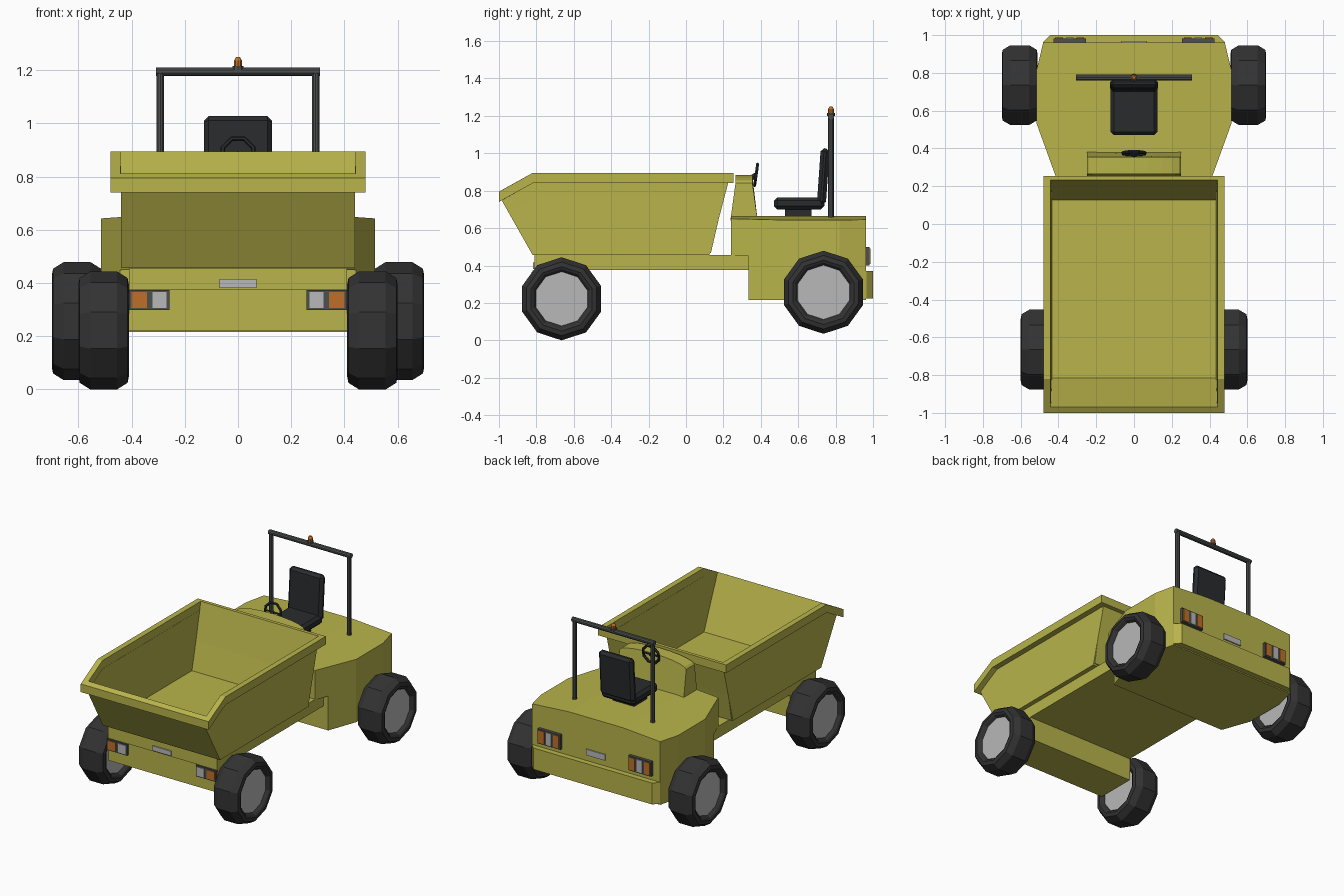
import bpy, bmesh, math
from mathutils import Vector, Matrix

cube = bpy.data.objects.get("Cube")
if cube:
    bpy.data.objects.remove(cube)


def material(name, *rgb):
    m = bpy.data.materials.new(name)
    m.use_nodes = True
    m.diffuse_color = (*rgb, 1)
    m.node_tree.nodes["Principled BSDF"].inputs["Base Color"].default_value = (*rgb, 1)
    return m


YELLOW = material("yellow paint", .48, .455, .07)
RUBBER = material("tyre rubber", .033, .033, .033)
SILVER = material("silver grey", .48, .48, .48)
BLACK = material("seat black", .022, .024, .026)
STEEL = material("dark steel", .075, .08, .08)
ORANGE = material("orange lens", .52, .16, .02)


def finish(name, bm, mat):
    bmesh.ops.recalc_face_normals(bm, faces=bm.faces)
    mesh = bpy.data.meshes.new(name)
    bm.to_mesh(mesh)
    bm.free()
    mesh.materials.append(mat)
    ob = bpy.data.objects.new(name, mesh)
    bpy.context.collection.objects.link(ob)
    return ob


def loft(name, rings, mat, closed=False):
    """Skin matching loops of points; cap the ends or join last to first."""
    bm = bmesh.new()
    loops = [[bm.verts.new(p) for p in ring] for ring in rings]
    n = len(loops[0])
    pairs = list(zip(loops, loops[1:]))
    if closed:
        pairs.append((loops[-1], loops[0]))
    else:
        bm.faces.new(loops[0])
        bm.faces.new(loops[-1])
    for a, b in pairs:
        for i in range(n):
            j = (i + 1) % n
            bm.faces.new((a[i], a[j], b[j], b[i]))
    return finish(name, bm, mat)


def box(name, x, y, z, mat, bevel=0, tilt=0):
    """Box from (min, max) spans on each axis."""
    spans = (x, y, z)
    size = [b - a for a, b in spans]
    mid = Vector([(a + b) / 2 for a, b in spans])
    bm = bmesh.new()
    bmesh.ops.create_cube(bm, size=1)
    bmesh.ops.scale(bm, vec=size, verts=bm.verts)
    bmesh.ops.rotate(bm, matrix=Matrix.Rotation(tilt, 3, 'X'), verts=bm.verts)
    bmesh.ops.translate(bm, vec=mid, verts=bm.verts)
    if bevel:
        bmesh.ops.bevel(bm, geom=bm.edges[:], offset=bevel, segments=1, affect='EDGES')
    return finish(name, bm, mat)


def rod(name, start, end, r1, mat, sides=10, r2=None):
    a, b = Vector(start), Vector(end)
    bm = bmesh.new()
    bmesh.ops.create_cone(bm, cap_ends=True, segments=sides, radius1=r1,
                          radius2=r1 if r2 is None else r2, depth=(b - a).length)
    turn = (b - a).to_track_quat('Z', 'Y').to_matrix().to_4x4()
    bmesh.ops.transform(bm, matrix=Matrix.Translation((a + b) / 2) @ turn, verts=bm.verts)
    return finish(name, bm, mat)


def circle(x, y, z, r, n=10):
    return [(x, y + r * math.sin(math.tau * i / n), z + r * math.cos(math.tau * i / n))
            for i in range(n)]


# Wheels: ten-sided tyres with recessed plain hubs
TYRE = [(.07, .145), (.088, .158), (.095, .172), (.09, .197), (.05, .222)]
tyre_profile = TYRE + [(-x, r) for x, r in reversed(TYRE)]
for end, cx, cy, cz in (("front", .505, -.665, .222), ("rear", .605, .735, .257)):
    for side, s in (("left", 1), ("right", -1)):
        loft(f"{end}_{side}_tyre",
             [circle(s * cx + x, cy, cz, r) for x, r in tyre_profile], RUBBER, True)
        loft(f"{end}_{side}_hub",
             [circle(s * cx + x, cy, cz, .147) for x in (-.07, .07)], SILVER)


# Skip: outer wall, flange, then inner wall down to the floor
def skip_ring(x, front, knee, back):
    half = [front, knee, back]
    return [(x, y, z) for y, z in half] + [(-x, y, z) for y, z in reversed(half)]


loft("skip", [
    skip_ring(.44, (-.82, .456), (-.7, .456), (.125, .456)),
    skip_ring(.44, (-.985, .748), (-.82, .84), (.225, .84)),
    skip_ring(.48, (-1, .74), (-.82, .84), (.255, .84)),
    skip_ring(.48, (-1, .795), (-.82, .895), (.255, .895)),
    skip_ring(.442, (-.97, .812), (-.82, .895), (.232, .895)),
    skip_ring(.435, (-.815, .466), (-.7, .466), (.133, .466)),
], YELLOW)

# Chassis deck and front axle box
box("chassis_deck", (-.41, .41), (-.81, .35), (.375, .455), YELLOW)
box("front_axle_box", (-.41, .41), (-.803, -.53), (.22, .38), YELLOW)


# Rear body: lofted along y with a slightly crowned bonnet
def body_section(y, w, low, top):
    xs = (-w, -.36, -.2, .2, .36, w)
    return [(-w, y, low)] + [(x, y, top(abs(x))) for x in xs] + [(w, y, low)]


def crown(x):
    return .665 - .022 * min(1, max(0, (x - .2) / .315))


OUTLINE = [(.53, .515), (.82, .515), (.962, .48)]
loft("rear_body_upper",
     [body_section(y, w, .45, crown) for y, w in [(.24, .41)] + OUTLINE], YELLOW)
loft("rear_body_lower",
     [body_section(y, w, .217, lambda x: .45) for y, w in [(.333, .443)] + OUTLINE], YELLOW)
loft("rear_bumper",
     [body_section(y, w, .225, lambda x: .37) for y, w in [(.95, .483), (.965, .48), (1, .445)]],
     YELLOW)

# Dashboard: arched top, leaning faces
arch = [(.25 * math.cos(math.pi * i / 10), .842 + .043 * math.sin(math.pi * i / 10))
        for i in range(11)]


def dash_section(base_y, top_y):
    return [(.25, base_y, .64)] + [(x, top_y, z) for x, z in arch] + [(-.25, base_y, .64)]


loft("dashboard", [dash_section(.237, .265), dash_section(.383, .355)], YELLOW)

# Steering wheel: octagonal ring, column and spokes
centre = Vector((0, .375, .885))
tilt = Matrix.Rotation(math.radians(-8), 3, 'X')
rings = []
for i in range(8):
    a = math.tau * (i + .5) / 8
    out = Vector((math.cos(a), 0, math.sin(a)))
    rings.append([centre + tilt @ (out * (.062 + .009 * math.cos(t)) + Vector((0, .009 * math.sin(t), 0)))
                  for t in [math.tau * k / 6 for k in range(6)]])
loft("steering_wheel_rim", rings, BLACK, True)
rod("steering_column", (0, .34, .86), centre, .014, BLACK, 8)
for i, a in enumerate((0, math.pi, -math.pi / 2)):
    rod(f"steering_spoke_{i + 1}", centre,
        centre + tilt @ Vector((.06 * math.cos(a), 0, .06 * math.sin(a))), .006, BLACK, 6)

# Seat
box("seat_pedestal", (-.08, .08), (.53, .67), (.65, .71), BLACK)
box("seat_cushion", (-.125, .125), (.47, .74), (.70, .765), BLACK, .018)
box("seat_back", (-.128, .128), (.71, .758), (.725, 1.027), BLACK, .018, math.radians(-4))

# Roll bar with beacon
for side, s in (("left", 1), ("right", -1)):
    rod(f"roll_bar_{side}_post", (s * .292, .775, .63), (s * .292, .775, 1.195), .015, STEEL)
rod("roll_bar_crossbar", (-.308, .775, 1.195), (.308, .775, 1.195), .016, STEEL)
rod("beacon_base", (0, .775, 1.2), (0, .775, 1.216), .021, STEEL)
rod("beacon_lens", (0, .775, 1.216), (0, .775, 1.236), .016, ORANGE)
rod("beacon_cap", (0, .775, 1.236), (0, .775, 1.249), .016, ORANGE, 10, .008)


# Lamp clusters and number plates at both ends
def lamps(end, face, out, low, high, frame, lenses):
    for side, s in (("left", 1), ("right", -1)):
        def plate(name, span, depth, z, mat):
            box(f"{end}_{side}_{name}", sorted(s * x for x in span),
                sorted((face, face + out * depth)), z, mat)
        plate("lamp_frame", frame, .02, (low, high), STEEL)
        for i, (a, b, mat) in enumerate(lenses):
            plate(f"lamp_lens_{i + 1}", (a, b), .025, (low + .008, high - .008), mat)


lamps("front", -.8, -1, .298, .374, (.258, .41),
      [(.268, .322, SILVER), (.342, .4, ORANGE)])
lamps("rear", .962, 1, .4, .5, (.255, .425),
      [(.265, .305, ORANGE), (.32, .36, SILVER), (.375, .418, ORANGE)])
box("front_number_plate", (-.07, .07), (-.817, -.81), (.382, .415), SILVER)
box("rear_number_plate", (-.07, .07), (.962, .97), (.41, .45), SILVER)
